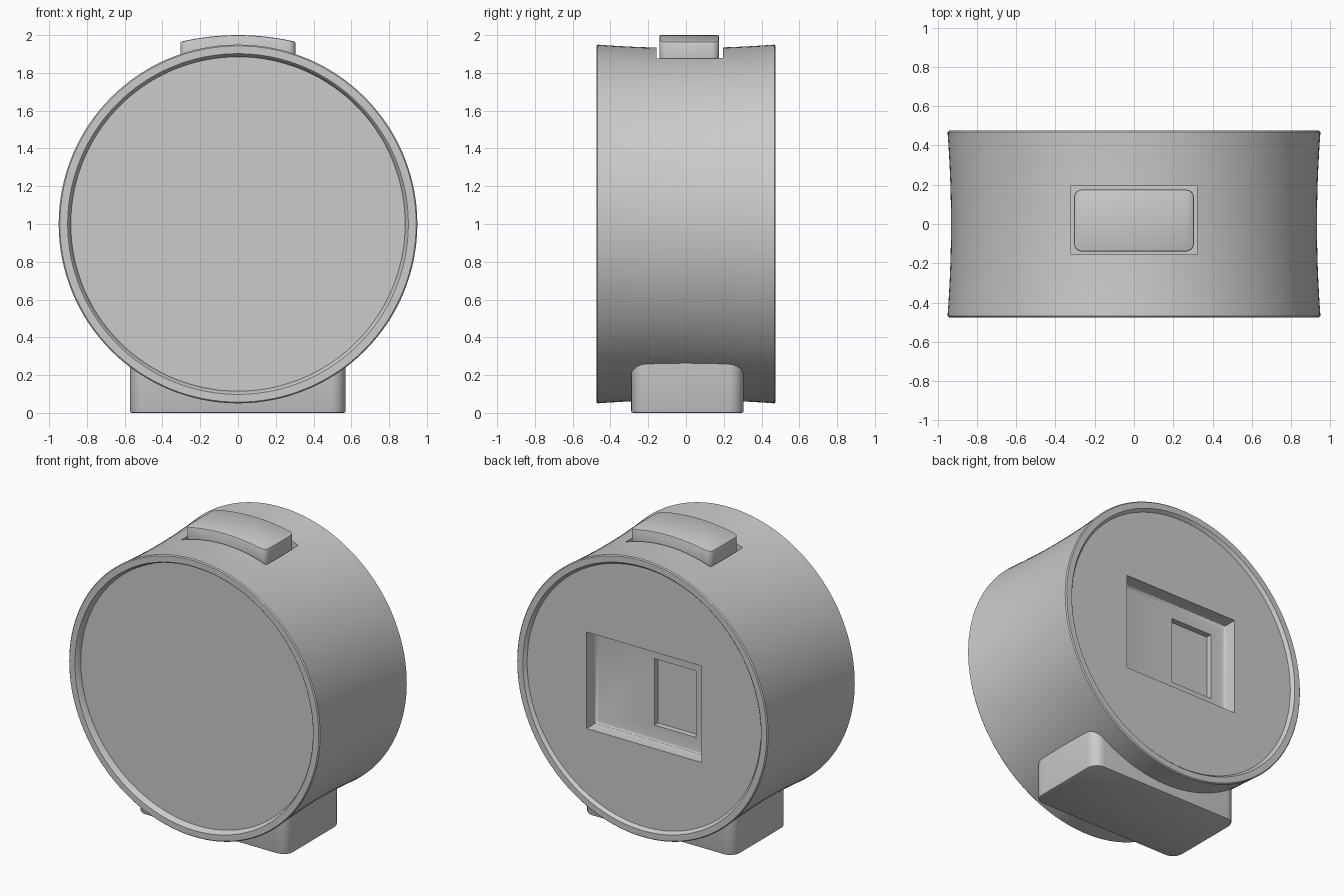
import bpy
import bmesh
import math

cube = bpy.data.objects.get("Cube")
if cube:
    bpy.data.objects.remove(cube, do_unlink=True)

grey = bpy.data.materials.new("plain grey")
grey.use_nodes = True
grey.diffuse_color = (0.6, 0.6, 0.6, 1)
bsdf = next(n for n in grey.node_tree.nodes if n.type == 'BSDF_PRINCIPLED')
bsdf.inputs["Base Color"].default_value = (0.6, 0.6, 0.6, 1)


def make_object(name, bm):
    bmesh.ops.recalc_face_normals(bm, faces=bm.faces)
    mesh = bpy.data.meshes.new(name)
    bm.to_mesh(mesh)
    bm.free()
    mesh.materials.append(grey)
    obj = bpy.data.objects.new(name, mesh)
    bpy.context.collection.objects.link(obj)
    return obj


def activate(obj):
    bpy.ops.object.select_all(action='DESELECT')
    obj.select_set(True)
    bpy.context.view_layer.objects.active = obj


def smooth(obj, angle=30):
    activate(obj)
    bpy.ops.object.shade_smooth_by_angle(angle=math.radians(angle))


def box_bmesh(x, y, z):
    """Box from (min, max) pairs."""
    bm = bmesh.new()
    bmesh.ops.create_cube(bm, size=1)
    for v in bm.verts:
        v.co = [(a + b) / 2 + c * (b - a) for (a, b), c in zip((x, y, z), v.co)]
    return bm


def bevel_edges(bm, test, width, segments):
    edges = [e for e in bm.edges if test(e.verts[0].co, e.verts[1].co)]
    bmesh.ops.bevel(bm, geom=edges, offset=width, segments=segments,
                    profile=0.5, affect='EDGES')


def is_vertical(a, b):
    return abs(a.x - b.x) < 1e-4 and abs(a.y - b.y) < 1e-4


def cut(target, cutter):
    cutter.hide_render = True
    mod = target.modifiers.new("cut", 'BOOLEAN')
    mod.operation = 'DIFFERENCE'
    mod.solver = 'EXACT'
    mod.object = cutter
    activate(target)
    bpy.ops.object.modifier_apply(modifier=mod.name)
    bpy.data.objects.remove(cutter, do_unlink=True)


# Drum body: waisted wall, raised rims, sunken front and back discs
half = 0.475
wall = []
for i in range(17):
    y = -0.468 + 0.936 * i / 16
    wall.append((0.932 + 0.018 * (y / half) ** 2, y))
profile = ([(0, -0.435), (0.885, -0.435), (0.895, -0.468), (0.902, -half), (0.943, -half)]
           + wall
           + [(0.943, half), (0.902, half), (0.895, 0.468), (0.885, 0.453), (0, 0.453)])
bm = bmesh.new()
verts = [bm.verts.new((r, y, 1)) for r, y in profile]
edges = [bm.edges.new(pair) for pair in zip(verts, verts[1:])]
bmesh.ops.spin(bm, geom=verts + edges, cent=(0, 0, 1), axis=(0, 1, 0),
               angle=math.tau, steps=128, use_duplicate=False)
bmesh.ops.remove_doubles(bm, verts=bm.verts, dist=1e-4)
body = make_object("drum_body", bm)

# Slot around the top button
cut(body, make_object("button_slot_cutter",
                      box_bmesh((-0.32, 0.32), (-0.155, 0.195), (1.85, 2.2))))

# Back compartment with a softened floor edge
bm = box_bmesh((-0.435, 0.435), (0.355, 0.6), (0.67, 1.33))
bevel_edges(bm, lambda a, b: a.y < 0.4 and b.y < 0.4, 0.02, 3)
cut(body, make_object("compartment_cutter", bm))

# Smaller pocket in the compartment floor
cut(body, make_object("pocket_cutter",
                      box_bmesh((-0.325, -0.01), (0.315, 0.4), (0.775, 1.23))))
smooth(body)

# Top button: arched block with rounded corners
bm = bmesh.new()
outline = [(-0.305, 1.84)]
for i in range(13):
    x = -0.305 + 0.61 * i / 12
    outline.append((x, 2.0 - 0.035 * (x / 0.305) ** 2))
outline.append((0.305, 1.84))
face = bm.faces.new([bm.verts.new((x, -0.14, z)) for x, z in outline])
side = bmesh.ops.extrude_face_region(bm, geom=[face])["geom"]
bmesh.ops.translate(bm, vec=(0, 0.315, 0),
                    verts=[g for g in side if isinstance(g, bmesh.types.BMVert)])
bmesh.ops.recalc_face_normals(bm, faces=bm.faces)
bevel_edges(bm, is_vertical, 0.04, 5)
button = make_object("top_button", bm)
mod = button.modifiers.new("soft_edges", 'BEVEL')
mod.width = 0.008
mod.segments = 2
mod.limit_method = 'ANGLE'
mod.angle_limit = math.radians(40)
activate(button)
bpy.ops.object.modifier_apply(modifier=mod.name)
smooth(button, 35)

# Foot: block with rounded corners and a softened bottom edge
bm = box_bmesh((-0.572, 0.57), (-0.29, 0.305), (0, 0.35))
bevel_edges(bm, is_vertical, 0.075, 8)
bevel_edges(bm, lambda a, b: a.z < 1e-4 and b.z < 1e-4, 0.01, 2)
smooth(make_object("foot", bm))
